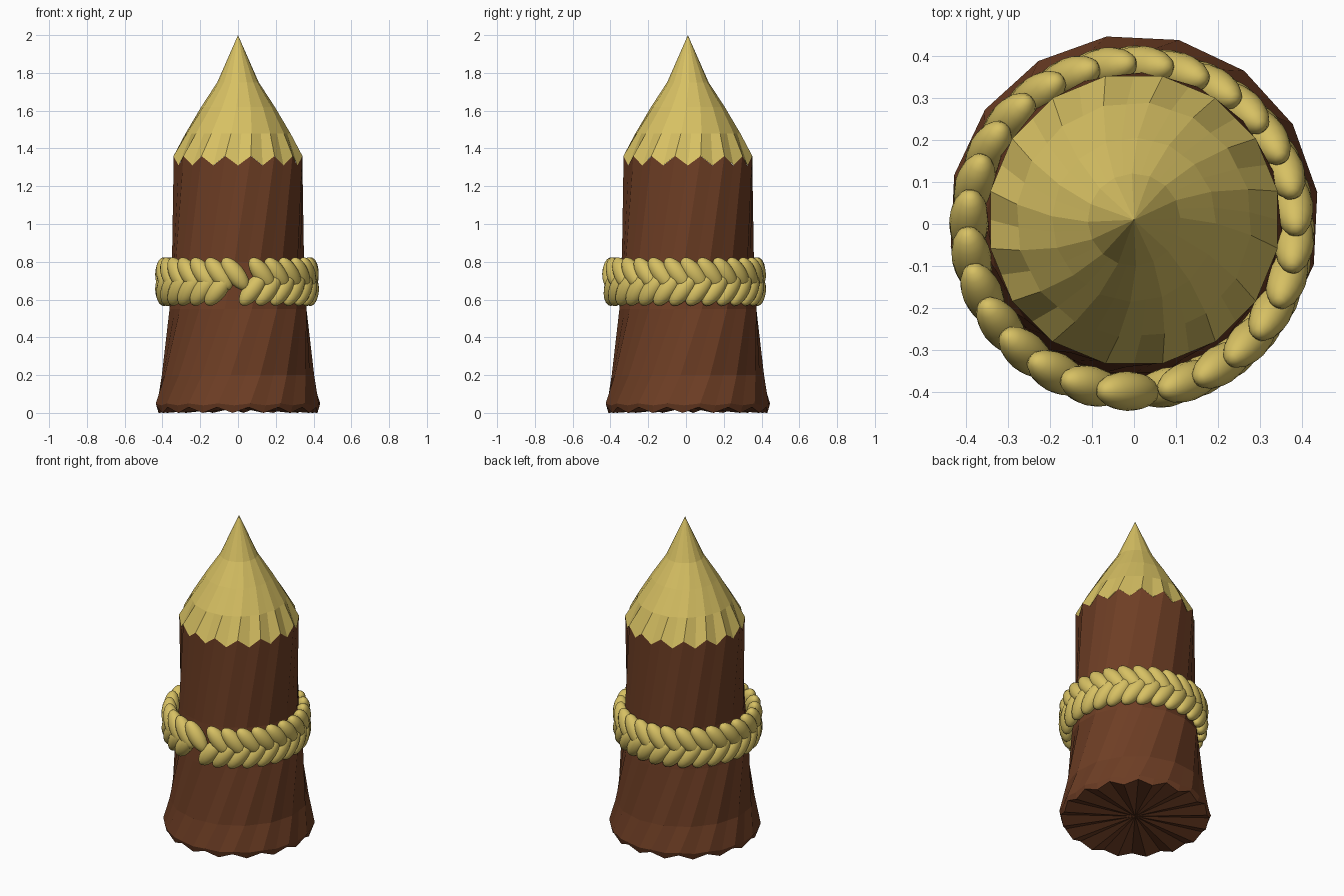
import bpy, bmesh
from math import sin, cos, radians, pi
from mathutils import Vector, Matrix

if "Cube" in bpy.data.objects:
    bpy.data.objects.remove(bpy.data.objects["Cube"])

SIDES = 16
STEP = 2 * pi / SIDES


def material(name, rgb):
    m = bpy.data.materials.new(name)
    m.use_nodes = True
    m.diffuse_color = (*rgb, 1)
    m.node_tree.nodes["Principled BSDF"].inputs["Base Color"].default_value = (*rgb, 1)
    return m


bark = material("brown bark", (0.156, 0.048, 0.018))
straw = material("straw yellow", (0.68, 0.53, 0.125))


def finish(bm, name, mat, location):
    bmesh.ops.recalc_face_normals(bm, faces=bm.faces)
    mesh = bpy.data.meshes.new(name)
    bm.to_mesh(mesh)
    bm.free()
    mesh.materials.append(mat)
    obj = bpy.data.objects.new(name, mesh)
    obj.location = location
    bpy.context.collection.objects.link(obj)
    return obj


def ring(bm, r, z_corner, z_mid, twist):
    """Polygon ring of corners and edge midpoints, each with its own height."""
    verts = []
    for i in range(SIDES * 2):
        a = radians(twist) + i * STEP / 2
        mid = i % 2
        rad = r * cos(STEP / 2) if mid else r
        verts.append(bm.verts.new((rad * cos(a), rad * sin(a), z_mid if mid else z_corner)))
    return verts


def carved_shape(name, rows, mat, start_z=None, end_z=None):
    """Twisted faceted shape through rows of (radius, corner z, mid z, twist)."""
    bm = bmesh.new()
    rings = [ring(bm, *row) for row in rows]
    n = SIDES * 2
    for a, b in zip(rings, rings[1:]):
        for i in range(n):
            j = (i + 1) % n
            bm.faces.new((a[i], a[j], b[j], b[i]))
    for z, loop in ((start_z, rings[0]), (end_z, rings[-1])):
        if z is not None:
            centre = bm.verts.new((0, 0, z))
            for i in range(n):
                bm.faces.new((loop[i], loop[(i + 1) % n], centre))
    return finish(bm, name, mat, (0, 0.01, 0))


# Bark trunk, flared at the foot, with ragged lower rim and notched top
carved_shape("trunk", [
    (0.43, 0.03, 0.0, 7.5),
    (0.44, 0.05, 0.04, 8.5),
    (0.405, 0.2, 0.2, 17),
    (0.37, 0.55, 0.55, 34),
    (0.35, 0.8, 0.8, 42),
    (0.347, 1.36, 1.31, 56.25),
], bark, start_z=0.03)

# Sharpened wooden point
carved_shape("sharpened_tip", [
    (0.348, 1.36, 1.31, 56.25),
    (0.28, 1.48, 1.48, 60),
    (0.195, 1.62, 1.62, 65),
    (0.11, 1.75, 1.75, 70),
], straw, end_z=2.0)


# Braided rope: two rows of slanted strands, open at the front
def rope_row(name, z, lean, first, last, count=27):
    bm = bmesh.new()
    for i in range(count):
        a = radians(-90 + first + (last - first) * i / (count - 1))
        out = Vector((cos(a), sin(a), 0))
        side = Vector((-sin(a), cos(a), 0))
        long = (Vector((0, 0, cos(lean))) + side * sin(lean)).normalized()
        rot = Matrix((out, long.cross(out), long)).transposed().to_4x4()
        place = Matrix.Translation(out * 0.387 + Vector((0, 0, z)))
        size = Matrix.Diagonal((0.047, 0.05, 0.104, 1))
        bmesh.ops.create_uvsphere(bm, u_segments=16, v_segments=10, radius=1,
                                  matrix=place @ rot @ size)
    for f in bm.faces:
        f.smooth = True
    return finish(bm, name, straw, (-0.005, -0.01, 0))


rope_row("rope_upper_strands", 0.736, radians(-38), 20, 358.5)
rope_row("rope_lower_strands", 0.654, radians(38), 12.5, 345)
